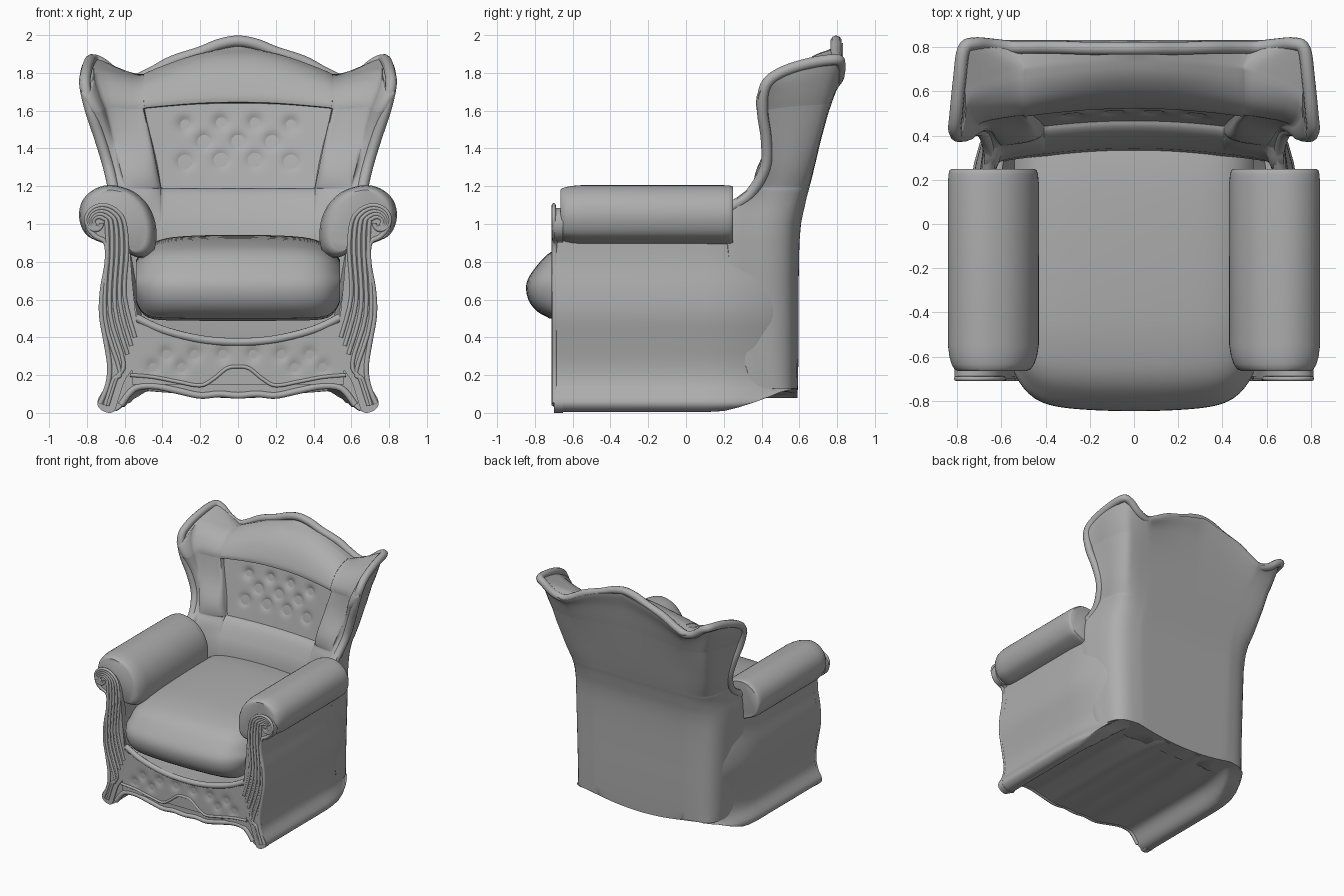
import bpy, bmesh
from math import sin, cos, pi, exp, radians

if "Cube" in bpy.data.objects:
    bpy.data.objects.remove(bpy.data.objects["Cube"])

grey = bpy.data.materials.new("upholstery_grey")
grey.diffuse_color = (.42, .42, .42, 1)
grey.use_nodes = True
grey.node_tree.nodes["Principled BSDF"].inputs["Base Color"].default_value = grey.diffuse_color


def spline(pts, n=4, closed=False):
    """Catmull-Rom through points of any dimension."""
    P = [tuple(p) for p in pts]
    m = len(P)
    out = []
    for i in range(m if closed else m - 1):
        if closed:
            a, b, c, d = (P[(i + k) % m] for k in (-1, 0, 1, 2))
        else:
            a, b, c, d = P[max(i - 1, 0)], P[i], P[i + 1], P[min(i + 2, m - 1)]
        for j in range(n):
            t = j / n
            out.append(tuple(.5 * (2*q + (r - p)*t + (2*p - 5*q + 4*r - s)*t*t + (3*q - p - 3*r + s)*t**3)
                             for p, q, r, s in zip(a, b, c, d)))
    if not closed:
        out.append(P[-1])
    return out


def finish(ob, mirror, angle=40):
    ob.data.materials.append(grey)
    if mirror:
        ob.modifiers.new("Mirror", 'MIRROR')
    bpy.ops.object.select_all(action='DESELECT')
    ob.select_set(True)
    bpy.context.view_layer.objects.active = ob
    bpy.ops.object.shade_smooth_by_angle(angle=radians(angle))


def loft(name, rings, closed=True, caps=(True, True), mirror=False, fold_top=False, angle=40):
    bm = bmesh.new()
    V = [[bm.verts.new(p) for p in r] for r in rings]
    n = len(V[0])
    for a, b in zip(V, V[1:]):
        for i in range(n if closed else n - 1):
            j = (i + 1) % n
            bm.faces.new((a[i], a[j], b[j], b[i]))
    if caps[0]:
        bm.faces.new(V[0])
    if caps[1]:
        bm.faces.new(V[-1])
    if fold_top:
        t = V[-1]
        for i in range(n // 2 - 1):
            bm.faces.new((t[i], t[i + 1], t[n - 2 - i], t[n - 1 - i]))
    bmesh.ops.recalc_face_normals(bm, faces=bm.faces)
    me = bpy.data.meshes.new(name)
    bm.to_mesh(me)
    bm.free()
    ob = bpy.data.objects.new(name, me)
    bpy.context.collection.objects.link(ob)
    finish(ob, mirror, angle)


def tube(name, pts, r, n=5):
    """Round bead; a path starting at x=0 is continued to the other side, others are mirrored."""
    whole = pts[0][0] == 0
    if whole:
        pts = [(-x, y, z) for x, y, z in pts[:0:-1]] + pts
    cu = bpy.data.curves.new(name, 'CURVE')
    cu.dimensions = '3D'
    cu.bevel_depth, cu.bevel_resolution, cu.use_fill_caps = r, 3, True
    P = spline(pts, n)
    s = cu.splines.new('POLY')
    s.points.add(len(P) - 1)
    for q, p in zip(s.points, P):
        q.co = (*p, 1)
    ob = bpy.data.objects.new(name, cu)
    bpy.context.collection.objects.link(ob)
    bpy.ops.object.select_all(action='DESELECT')
    ob.select_set(True)
    bpy.context.view_layer.objects.active = ob
    bpy.ops.object.convert(target='MESH')
    finish(bpy.context.view_layer.objects.active, not whole, 60)


def lerp(a, b, t):
    return a + (b - a) * t


def dimple(x, z, spots, r):
    return sum(exp(-((x - a)**2 + (z - b)**2) / r**2) for a, b in spots)


# Body: front profile with feet, arm walls and seat deck, run front to back
bottom = [(0, .08), (.1, .088), (.2, .08), (.32, .105), (.45, .13), (.55, .115), (.62, .03), (.67, .005), (.72, .015)]
side = [(.745, .06), (.70, .15), (.69, .25), (.71, .38), (.735, .52), (.73, .65), (.705, .8), (.70, .95)]
inner = [(.61, .95), (.58, .8), (.53, .5), (.3, .42), (0, .38)]
prof = spline(bottom + side, 4) + inner
rings = []
for y, s, lift in [(-.69, 1, 0), (-.3, 1, 0), (.10, 1, 0), (.2, .99, .01), (.28, .97, .03), (.36, .94, .055),
                   (.44, .90, .085), (.50, .86, .11), (.54, .82, .12), (.57, .75, .125)]:
    rings.append([(x * s, y, max(z, lift * min(x / .5, 1))) for x, z in prof])
loft("body", rings, False, mirror=True)

# Back shell with wings: level = z, half width, back y, wing tip y, inner y, panel half width, recess
levels = [(.07, .645, .59, .40, .44, .40, 0), (.3, .665, .595, .30, .36, .40, 0), (.9, .695, .60, .22, .33, .40, 0),
          (1.1, .68, .63, .25, .385, .40, 0), (1.18, .675, .65, .33, .44, .40, 0), (1.2, .675, .655, .35, .445, .40, .04),
          (1.3, .70, .68, .41, .455, .42, .045), (1.45, .735, .715, .42, .49, .45, .045),
          (1.62, .775, .755, .39, .525, .485, .05), (1.64, .78, .76, .385, .525, .485, 0),
          (1.70, .80, .775, .38, .535, .49, 0), (1.80, .825, .80, .385, .59, .49, 0),
          (1.87, .832, .825, .40, .67, .49, 0), (1.90, .835, .832, .42, .75, .49, 0)]
# outer keys: x share of width, back-to-tip share (upper, lower), top height
outer_keys = [(0, 0, 0, 1.96), (.24, 0, 0, 1.91), (.42, 0, 0, 1.85), (.58, 0, 0, 1.78), (.66, 0, .01, 1.765),
              (.8, 0, .06, 1.82), (.9, .05, .18, 1.88), (.96, .35, .4, 1.86), (.985, .75, .7, 1.80), (1, 1, 1, 1.72)]
rings = []
for z, w, yb, yt, yf, wi, rec in spline(levels, 3):
    low = min(max((1.5 - z) / .5, 0), 1)
    keys = [(w * a, lerp(yb, yt, lerp(b, b2, low)), c) for a, b, b2, c in outer_keys]
    bow = lambda x: yf - .15 * x * x
    pad = .05 * exp(-((z - 1.25) / .15)**2)
    keys += [(w - .05, yt, 1.72), (w - .07, lerp(yt, bow(wi), .35) - pad * .4, 1.79), (w - .09, lerp(yt, bow(wi), .7) - pad, 1.83),
             (wi + .07, lerp(yt, bow(wi), .95) - pad, 1.79), (wi + .015, bow(wi) - pad * .4, 1.79)]
    keys += [(wi * f, bow(wi * f) + rec, c) for f, c in [(1, 1.80), (.8, 1.84), (.5, 1.89), (.25, 1.915), (0, 1.92)]]
    ring = []
    for x, y, top in spline(keys, 3):
        rise = max((z - 1.3) / .6, 0)
        ring.append((max(x, 0), y, max(z + (top - 1.9) * rise**2.5, .078 + .05 * min(x / .45, 1)**2)))
    rings.append(ring)
loft("winged_back", rings, False, (True, False), True, True, 50)

# Bead along the crest and wing edges
tube("back_bead", [(0, .795, 1.968), (.1, .795, 1.95), (.2, .795, 1.91), (.35, .80, 1.86), (.46, .80, 1.80), (.55, .80, 1.765),
                   (.64, .81, 1.79), (.72, .815, 1.85), (.77, .79, 1.87), (.79, .65, 1.85), (.805, .5, 1.80),
                   (.81, .42, 1.73), (.78, .405, 1.6), (.73, .425, 1.45), (.685, .42, 1.3), (.655, .34, 1.16), (.66, .24, 1.09)], .03)

# Button-tufted back panel
spots = [(s * x, z) for s in (1, -1) for x, z in [(.09, 1.54), (.28, 1.53), (.18, 1.44), (.09, 1.34), (.28, 1.33)]] + [(0, 1.44)]
rings = []
for i in range(37):
    t = i / 36
    row = []
    for j in range(65):
        u = j / 32 - 1
        x = u * lerp(.415, .50, t)
        z = lerp(1.18, 1.64, t)
        row.append((x, lerp(.465, .565, t) - .15 * x * x + .025 * dimple(x, z, spots, .038), z))
    rings.append(row)
loft("tufted_panel", rings, False, (False, False))

# Seat cushion with bulging front
prof = spline([(.36, .52), (.36, .88), (.30, .935), (0, .942), (-.4, .925), (-.6, .895), (-.71, .855),
               (-.785, .785), (-.845, .685), (-.825, .58), (-.74, .51), (-.6, .5)], 4, True)
rings = []
for i in range(33):
    s = sin((i / 32 - .5) * pi)
    bow = .04 * s * s + .13 * s**8
    lo = 1 - .03 * s * s - .45 * s**16
    hi = 1 - .1 * s * s - .45 * s**8
    rings.append([(.54 * s, y + bow * min(max((-y - .3) / .5, 0), 1), .7 + (z - .7) * (hi if z > .7 else lo)) for y, z in prof])
loft("seat_cushion", rings)

# Rolled arms
prof = spline([(.842, 1.04), (.82, 1.13), (.75, 1.19), (.66, 1.205), (.55, 1.17), (.47, 1.09), (.433, .98),
               (.445, .86), (.52, .82), (.65, .88), (.74, .908), (.81, .95)], 4, True)
rings = []
for y, s in [(-.665, .76), (-.657, .84), (-.635, .91), (-.60, .965), (-.55, 1), (.19, 1), (.225, .985), (.243, .96), (.25, .91)]:
    rings.append([(.66 + (x - .66) * s, y, 1.05 + (z - 1.05) * lerp(s, 1, .3)) for x, z in prof])
loft("arm_roll", rings, mirror=True)

# Carved front posts: plate, scroll strands
plate = spline([(.66, .005), (.72, .012)] + side[:-1] + [(.70, .9), (.76, .918), (.80, .955), (.812, 1.01), (.79, 1.06), (.73, 1.085),
               (.66, 1.065), (.605, 1.0), (.575, .88), (.56, .7), (.54, .5), (.53, .38), (.55, .25), (.60, .17), (.63, .08)], 4, True)
loft("front_post", [[(x, y, z) for x, z in plate] for y in (-.65, -.70)], mirror=True)
for k in range(5):
    pts = [(.655 + .012 * k, -.70, .04), (.61 + .012 * k, -.70, .18)] if k > 2 else []
    pts += [(.545 + .02 * k, -.70, .40 - .045 * k), (.60 + .026 * k, -.70, .62 - .03 * k), (.588 + .026 * k, -.70, .86)]
    r0 = .145 - .024 * k
    for j in range(13 - k):
        a = j * pi / 6
        r = r0 * exp(-.3 * a)
        pts.append((.745 - r * cos(a), -.70, 1.005 + r * sin(a)))
    tube("scroll_strand", pts, .011, 4)
tube("post_edge", [(.73, -.695, .05), (.69, -.695, .15), (.68, -.695, .25), (.70, -.695, .38), (.723, -.695, .52),
                   (.718, -.695, .65), (.693, -.695, .8), (.70, -.695, .9), (.755, -.695, .935), (.795, -.695, .99),
                   (.775, -.695, 1.05), (.74, -.695, 1.06)], .014)

# Front apron: tufted strip, seat rail, scalloped trim
spots = [(s * x, .31) for s in (1, -1) for x in (.08, .23, .38)] + [(s * x, .24) for s in (1, -1) for x in (.3, .45)]
rings = []
for i in range(15):
    row = []
    for j in range(81):
        u = j / 40 - 1
        x = .56 * u
        z = lerp(.15, .37 + .12 * u * u, i / 14)
        row.append((x, -.70 + .016 * dimple(x, z, spots, .035), z))
    rings.append(row)
loft("apron_tufting", rings, False, (False, False))
tube("seat_rail", [(0, -.69, .375), (.2, -.69, .39), (.4, -.688, .44), (.54, -.68, .505)], .022)
tube("apron_trim", [(0, -.70, .245), (.06, -.70, .235), (.13, -.70, .18), (.2, -.70, .145), (.32, -.70, .165),
                    (.45, -.70, .19), (.57, -.70, .20)], .01)
tube("apron_edge", [(x, -.69, z + .012) for x, z in bottom[:7]], .018)
